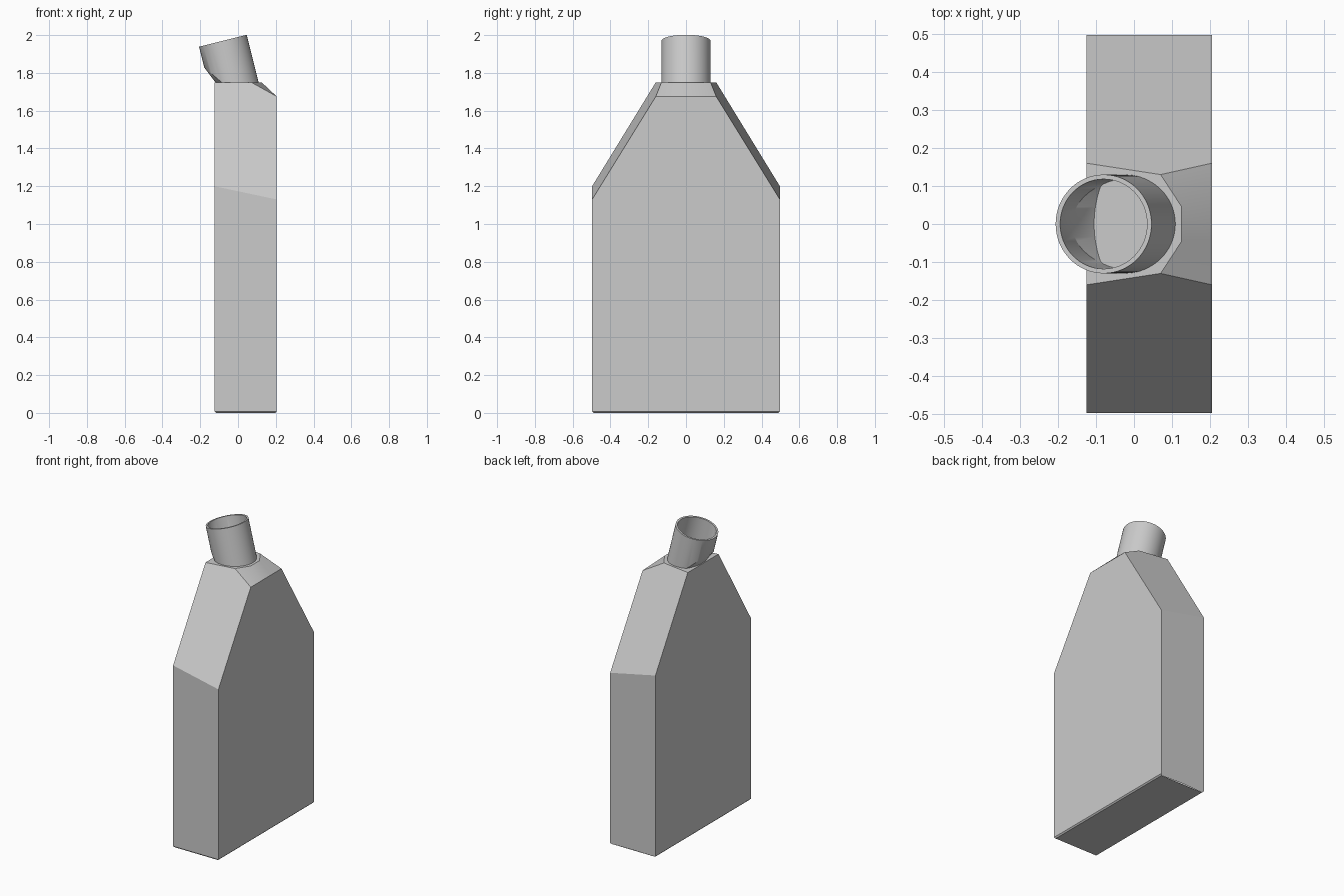
import bpy, bmesh, math
from mathutils import Vector

cube = bpy.data.objects.get("Cube")
if cube:
    bpy.data.objects.remove(cube, do_unlink=True)

grey = bpy.data.materials.new("plain_grey")
grey.use_nodes = True
colour = (0.6, 0.6, 0.6, 1)
grey.diffuse_color = colour
grey.node_tree.nodes["Principled BSDF"].inputs["Base Color"].default_value = colour


def finish(bm, name):
    bmesh.ops.remove_doubles(bm, verts=bm.verts, dist=0.0005)
    bmesh.ops.recalc_face_normals(bm, faces=bm.faces)
    mesh = bpy.data.meshes.new(name)
    bm.to_mesh(mesh)
    bm.free()
    mesh.materials.append(grey)
    obj = bpy.data.objects.new(name, mesh)
    bpy.context.collection.objects.link(obj)
    bpy.ops.object.select_all(action="DESELECT")
    obj.select_set(True)
    bpy.context.view_layer.objects.active = obj
    bpy.ops.object.shade_smooth_by_angle(angle=math.radians(30))
    return obj


# Flat flask body: corner points of one half, mirrored across y
BACK, FRONT, HALF, SHOULDER, TOP = -0.125, 0.205, 0.497, 0.16, 1.75
half = {
    "back_base": (BACK, HALF, 0), "front_base": (FRONT, HALF, 0),
    "back_side": (BACK, HALF, 1.2), "front_side": (FRONT, HALF, 1.13),
    "back_top": (BACK, SHOULDER, TOP), "front_top": (FRONT, SHOULDER, 1.675),
    "ledge_side": (0.07, 0.13, TOP), "ledge_front": (0.125, 0.046, TOP),
    "lip": (FRONT, 0.046, 1.675),
}
bm = bmesh.new()
left = {k: bm.verts.new(p) for k, p in half.items()}
right = {k: bm.verts.new((p[0], -p[1], p[2])) for k, p in half.items()}

# Faces that occur once on each side
for side in (left, right):
    for names in ("back_base front_base front_side back_side",
                  "back_side front_side front_top ledge_side back_top",
                  "front_top lip ledge_front ledge_side"):
        bm.faces.new([side[n] for n in names.split()])

# Faces that span both sides
for names in ("back_base back_side back_top",
              "front_base front_side front_top lip",
              "back_top ledge_side ledge_front",
              "ledge_front lip",
              "back_base front_base"):
    keys = names.split()
    bm.faces.new([left[n] for n in keys] + [right[n] for n in reversed(keys)])

# Tiny chamfer around the foot
foot = [e for e in bm.edges if all(v.co.z < 0.001 for v in e.verts)]
bmesh.ops.bevel(bm, geom=foot, offset=0.008, segments=1, affect="EDGES")
finish(bm, "flask_body")

# Tilted open neck with an elbow ramp where it overhangs the back
TILT = math.radians(14)
axis = Vector((-math.sin(TILT), 0, math.cos(TILT)))
across = Vector((math.cos(TILT), 0, math.sin(TILT)))
rim_centre = Vector((-0.08, 0, 1.97))
SLOPE, LEVEL = 0.85, 1.677
SEGMENTS = 64


def neck_rings(bm, radius, ramp_back):
    """Return the rim, crease and base rings of one wall surface."""
    rim, crease, base = [], [], []
    for i in range(SEGMENTS):
        a = 2 * math.pi * i / SEGMENTS
        p = rim_centre + radius * (across * math.cos(a) + Vector((0, math.sin(a), 0)))
        to_floor = (TOP - p.z) / axis.z
        to_elbow = (LEVEL - SLOPE * p.x - p.z) / (axis.z + SLOPE * axis.x)
        q = p + axis * max(to_floor, to_elbow)
        b = q.copy()
        if to_elbow > to_floor:
            edge_x = (LEVEL - TOP) / SLOPE
            b = Vector((ramp_back + (edge_x - ramp_back) * min(1, (q.y / (radius * 0.89)) ** 2),
                        q.y, TOP))
        for ring, point in ((rim, p), (crease, q), (base, b)):
            ring.append(bm.verts.new(point))
    return rim, crease, base


bm = bmesh.new()
outer = neck_rings(bm, 0.13, -0.12)
inner = neck_rings(bm, 0.118, -0.105)
loops = [inner[2], inner[1], inner[0], outer[0], outer[1], outer[2]]
for lower, upper in zip(loops, loops[1:]):
    for i in range(SEGMENTS):
        j = (i + 1) % SEGMENTS
        bm.faces.new((lower[i], lower[j], upper[j], upper[i]))
finish(bm, "neck_tube")
